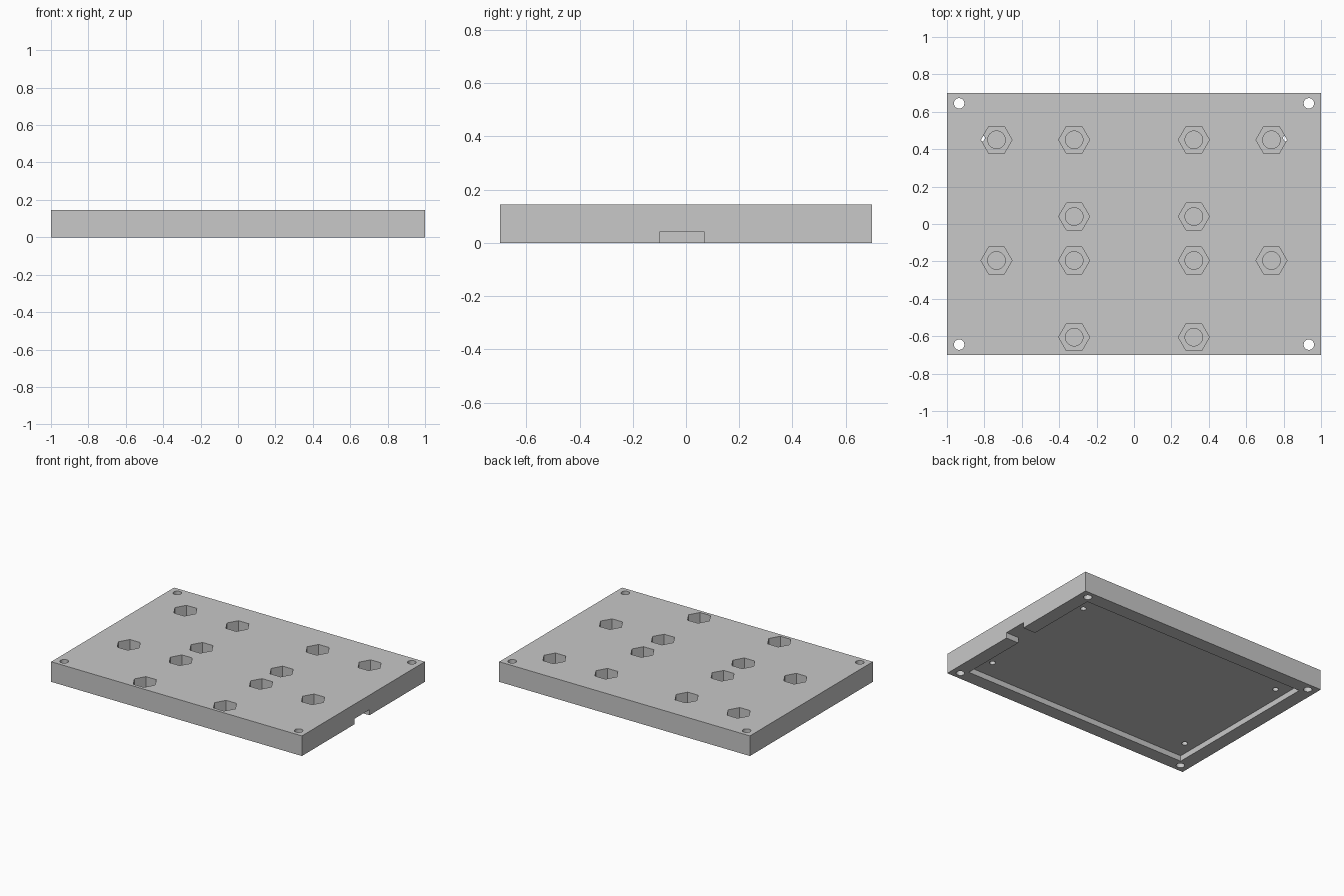
import bpy
import bmesh
from math import radians
from mathutils import Matrix

old = bpy.data.objects.get("Cube")
if old:
    bpy.data.objects.remove(old, do_unlink=True)

HEIGHT = 0.145
CAVITY = 0.04

grey = bpy.data.materials.new("light grey")
grey.use_nodes = True
colour = (0.58, 0.58, 0.58, 1)
grey.diffuse_color = colour
grey.node_tree.nodes["Principled BSDF"].inputs["Base Color"].default_value = colour


def finish(name, bm):
    mesh = bpy.data.meshes.new(name)
    bm.to_mesh(mesh)
    bm.free()
    mesh.materials.append(grey)
    obj = bpy.data.objects.new(name, mesh)
    bpy.context.scene.collection.objects.link(obj)
    return obj


def box(name, x0, x1, y0, y1, z0, z1):
    bm = bmesh.new()
    place = Matrix.Translation(((x0 + x1) / 2, (y0 + y1) / 2, (z0 + z1) / 2))
    size = Matrix.Diagonal((x1 - x0, y1 - y0, z1 - z0, 1))
    bmesh.ops.create_cube(bm, size=1, matrix=place @ size)
    return finish(name, bm)


def prisms(name, centres, radius, sides, z0, z1, turn=0):
    """Several upright prisms in one mesh."""
    bm = bmesh.new()
    for x, y in centres:
        place = Matrix.Translation((x, y, (z0 + z1) / 2)) @ Matrix.Rotation(turn, 4, "Z")
        bmesh.ops.create_cone(bm, cap_ends=True, segments=sides, radius1=radius,
                              radius2=radius, depth=z1 - z0, matrix=place)
    return finish(name, bm)


def cut(target, cutter):
    cutter.hide_render = True
    mod = target.modifiers.new("cut", "BOOLEAN")
    mod.operation = "DIFFERENCE"
    mod.solver = "EXACT"
    mod.object = cutter
    bpy.context.view_layer.objects.active = target
    bpy.ops.object.modifier_apply(modifier=mod.name)
    bpy.data.objects.remove(cutter, do_unlink=True)


def corners(x, y):
    return [(sx * x, sy * y) for sx in (-1, 1) for sy in (-1, 1)]


# Solid plate
plate = box("cover_plate", -1, 1, -0.7, 0.7, 0, HEIGHT)

# Shallow underside cavity and the cable notch in its left wall
cut(plate, box("cavity", -0.9, 0.9, -0.6, 0.6, -0.1, CAVITY))
cut(plate, box("notch", 0.85, 1.1, -0.1, 0.07, -0.1, CAVITY))

# Hexagonal pockets with a round seat in each floor
spots = [(s * 0.32, y) for s in (-1, 1) for y in (0.45, 0.04, -0.195, -0.605)]
spots += [(s * 0.735, y) for s in (-1, 1) for y in (0.45, -0.195)]
cut(plate, prisms("pockets", spots, 0.083, 6, 0.067, 0.2, radians(30)))
cut(plate, prisms("seats", spots, 0.047, 32, 0.052, 0.2))

# Screw holes: through the corners, and blind from the cavity
cut(plate, prisms("corner_holes", corners(0.935, 0.645), 0.028, 24, -0.1, 0.3))
cut(plate, prisms("inner_holes", corners(0.817, 0.46), 0.02, 20, -0.1, 0.09))

# Smooth round walls, crisp edges
bpy.ops.object.select_all(action="DESELECT")
plate.select_set(True)
bpy.context.view_layer.objects.active = plate
bpy.ops.object.shade_smooth_by_angle(angle=radians(30))
